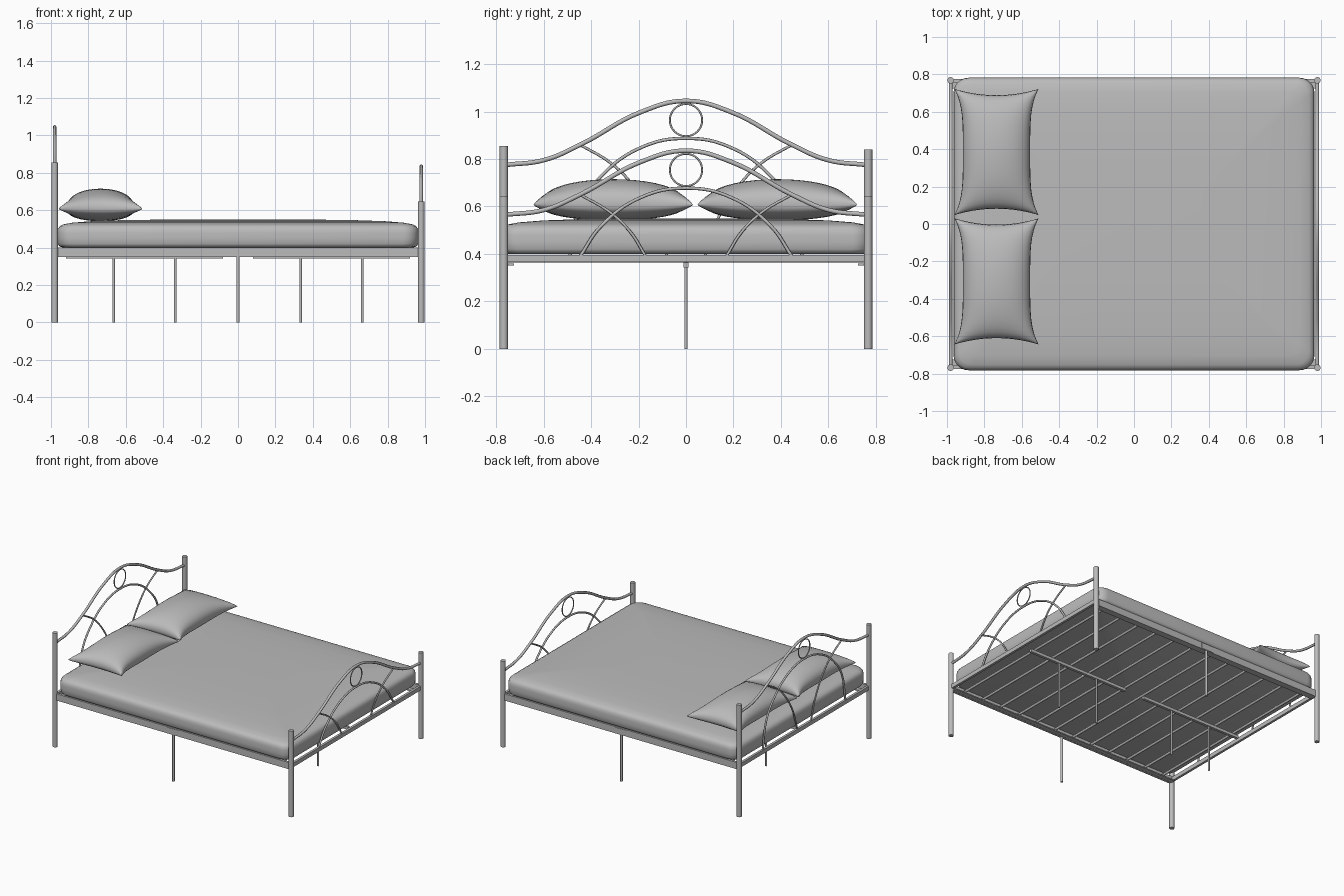
import bpy, bmesh, math
from mathutils import Vector

cube = bpy.data.objects.get("Cube")
if cube:
    bpy.data.objects.remove(cube, do_unlink=True)

grey = bpy.data.materials.new("plain grey")
grey.use_nodes = True
COLOUR = (0.5, 0.5, 0.5, 1)
grey.diffuse_color = COLOUR
grey.node_tree.nodes["Principled BSDF"].inputs["Base Color"].default_value = COLOUR


def finish(obj, name, angle=40):
    obj.name = name
    obj.data.materials.clear()
    obj.data.materials.append(grey)
    bpy.ops.object.select_all(action='DESELECT')
    obj.select_set(True)
    bpy.context.view_layer.objects.active = obj
    if obj.type == 'CURVE':
        bpy.ops.object.convert(target='MESH')
        obj = bpy.context.object
    bpy.ops.object.shade_smooth_by_angle(angle=math.radians(angle))
    return obj


def from_bmesh(bm, name, angle=40):
    bmesh.ops.recalc_face_normals(bm, faces=bm.faces)
    mesh = bpy.data.meshes.new(name)
    bm.to_mesh(mesh)
    bm.free()
    obj = bpy.data.objects.new(name, mesh)
    bpy.context.collection.objects.link(obj)
    return finish(obj, name, angle)


def rod(name, a, b, r, sides=16):
    a, b = Vector(a), Vector(b)
    bpy.ops.mesh.primitive_cylinder_add(vertices=sides, radius=r, depth=(b - a).length,
                                        location=(a + b) / 2)
    obj = bpy.context.object
    obj.rotation_euler = (b - a).to_track_quat('Z', 'Y').to_euler()
    finish(obj, name)


def box(name, centre, size):
    bpy.ops.mesh.primitive_cube_add(size=1, location=centre)
    obj = bpy.context.object
    obj.scale = size
    bpy.ops.object.transform_apply(location=False, rotation=False, scale=True)
    finish(obj, name)


def tube(name, x, points, r):
    """Smooth bent tube through (y, z) points in the plane at x."""
    curve = bpy.data.curves.new(name, 'CURVE')
    curve.dimensions = '3D'
    curve.bevel_depth, curve.bevel_resolution, curve.resolution_u = r, 2, 8
    curve.use_fill_caps = True
    spline = curve.splines.new('BEZIER')
    spline.bezier_points.add(len(points) - 1)
    for p, (y, z) in zip(spline.bezier_points, points):
        p.co = (x, y, z)
        p.handle_left_type = p.handle_right_type = 'AUTO'
    obj = bpy.data.objects.new(name, curve)
    bpy.context.collection.objects.link(obj)
    finish(obj, name, 60)


def mirrored(half):
    """Half profile starting at the centre, completed to both sides."""
    return [(-y, z) for y, z in half[:0:-1]] + half


# Head and foot boards: same design, the foot one set lower
def end_board(label, x, drop, arch_end, brace_end, post_tops):
    for side, top in zip((-1, 1), post_tops):
        rod(label + "_post", (x, side * 0.768, 0), (x, side * 0.768, top), 0.0175, 20)
    rail = [(0, 1.045), (0.19, 0.998), (0.446, 0.86), (0.6, 0.795), (0.76, 0.775)]
    arch = [(0, 0.887), (0.19, 0.848), (0.36, 0.725)]
    brace = [(0.446, 0.86), (0.32, 0.785), (0.235, 0.703)]
    lower = lambda pts: [(y, z - drop) for y, z in pts]
    tube(label + "_top_rail", x, mirrored(lower(rail)), 0.0095)
    tube(label + "_arch", x, mirrored(lower(arch) + arch_end), 0.007)
    for s in (-1, 1):
        tube(label + "_brace", x, [(s * y, z) for y, z in lower(brace) + brace_end], 0.006)
    bpy.ops.mesh.primitive_torus_add(major_radius=0.068, minor_radius=0.004,
                                     major_segments=40, minor_segments=8,
                                     location=(x, 0, 0.964 - drop),
                                     rotation=(0, math.pi / 2, 0))
    finish(bpy.context.object, label + "_ring", 60)
    box(label + "_cross_rail", (x, 0, 0.381), (0.018, 1.52, 0.03))


end_board("head", -0.98, 0.0, [(0.446, 0.6), (0.49, 0.39)],
          [(0.14, 0.56), (0.08, 0.39)], (0.855, 0.84))
end_board("foot", 0.98, 0.21, [(0.446, 0.39)], [(0.17, 0.39)], (0.645, 0.645))

# Side rails with a joint plate and a middle leg
for s in (-1, 1):
    box("side_rail", (0, s * 0.765, 0.375), (1.94, 0.018, 0.05))
    box("side_ledge", (0, s * 0.745, 0.355), (1.94, 0.04, 0.008))
    box("rail_joint_plate", (0, s * 0.765, 0.375), (0.1, 0.024, 0.044))
    rod("side_leg", (0, s * 0.765, 0), (0, s * 0.765, 0.36), 0.009)

# Slats and the two centre beams with their legs
for i in range(12):
    x = -0.88 + 0.16 * i
    rod("slat", (x, -0.76, 0.372), (x, 0.76, 0.372), 0.009, 12)
for s in (-1, 1):
    box("centre_beam", (s * 0.5, 0, 0.353), (0.84, 0.02, 0.022))
    for x in (0.335, 0.665):
        rod("centre_leg", (s * x, 0, 0), (s * x, 0, 0.345), 0.007)


# Mattress: rounded rectangles lofted upward, with a slightly domed top
def rounded_ring(bm, hx, hy, r, z, n=6):
    ring = []
    for k, (sx, sy) in enumerate(((1, 1), (-1, 1), (-1, -1), (1, -1))):
        for i in range(n + 1):
            a = math.pi / 2 * (k + i / n)
            ring.append(bm.verts.new((sx * (hx - r) + r * math.cos(a),
                                      sy * (hy - r) + r * math.sin(a), z)))
    return ring


bm = bmesh.new()
profile = [(0.03, 0.4), (0.01, 0.406), (0.002, 0.42), (0, 0.45), (0, 0.48), (0.003, 0.5),
           (0.012, 0.514), (0.03, 0.524), (0.08, 0.533), (0.18, 0.541), (0.35, 0.547), (0.6, 0.55)]
rings = [rounded_ring(bm, 0.965 - i, 0.782 - i, max(0.08 - i * 0.3, 0.02), z) for i, z in profile]
for low, high in zip(rings, rings[1:]):
    for i in range(len(low)):
        j = (i + 1) % len(low)
        bm.faces.new((low[i], low[j], high[j], high[i]))
bm.faces.new(rings[0][::-1])
bm.faces.new(rings[-1])
from_bmesh(bm, "mattress", 50)


# Pillows: two puffed sheets meeting in a seam, edges pulled in between the corners
def pillow(cx, cy, n=20):
    bm = bmesh.new()
    for height in (0.108, -0.066):
        grid = []
        for i in range(n + 1):
            for j in range(n + 1):
                u = math.sin(math.pi / 2 * (2 * i / n - 1))
                v = math.sin(math.pi / 2 * (2 * j / n - 1))
                x = 0.225 * u * (1 - 0.2 * (1 - v ** 4))
                y = 0.337 * v * (1 - 0.1 * (1 - u * u))
                puff = max(0, (1 - u * u) * (1 - v * v)) ** 0.4
                grid.append(bm.verts.new((cx + x, cy + y, 0.607 + height * puff)))
        for i in range(n):
            for j in range(n):
                a = i * (n + 1) + j
                bm.faces.new((grid[a], grid[a + n + 1], grid[a + n + 2], grid[a + 1]))
    bmesh.ops.remove_doubles(bm, verts=bm.verts, dist=0.0005)
    from_bmesh(bm, "pillow", 60)


pillow(-0.735, 0.385)
pillow(-0.735, -0.307)
